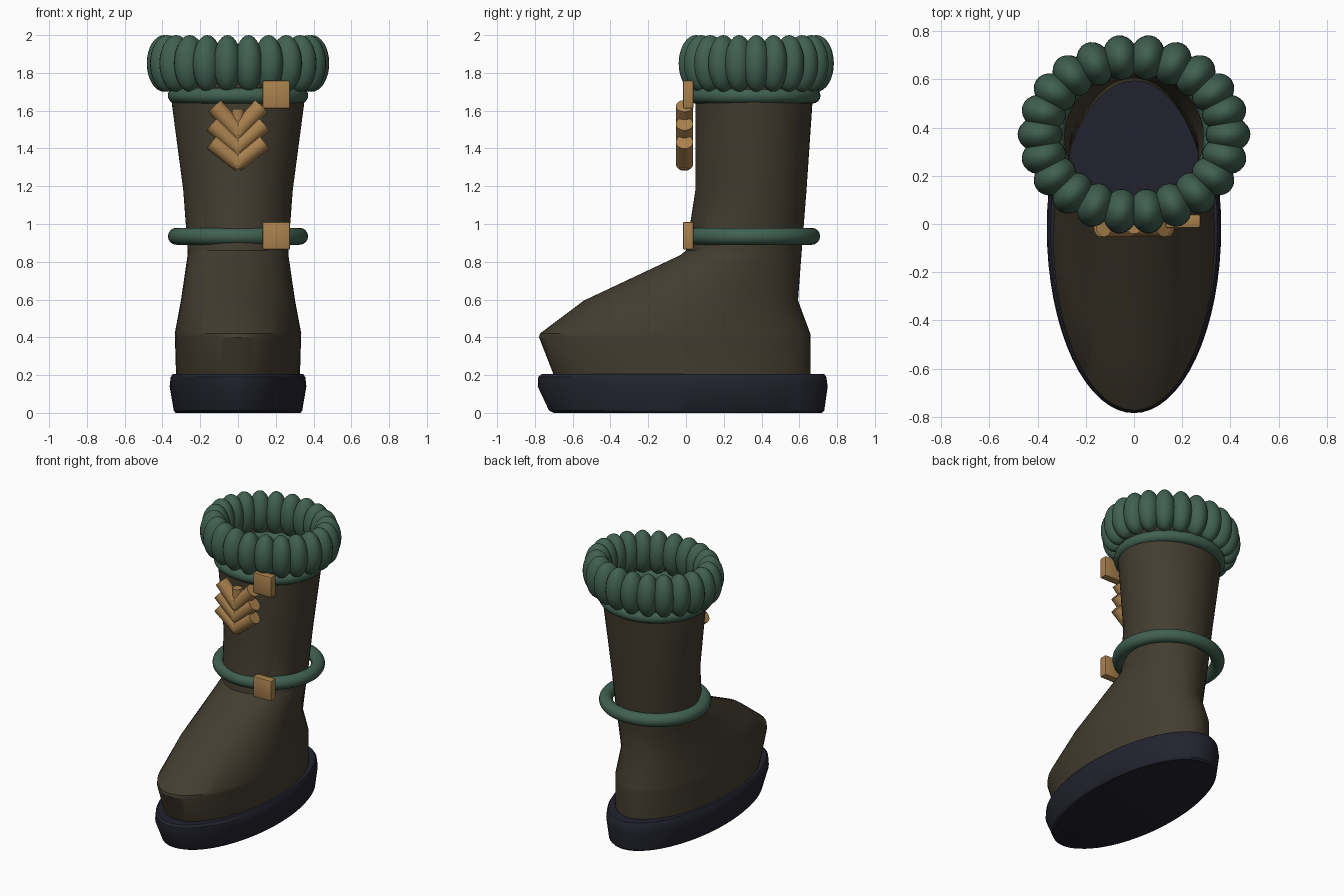
import bpy, bmesh, math
from mathutils import Vector

if "Cube" in bpy.data.objects:
    bpy.data.objects.remove(bpy.data.objects["Cube"])


def material(name, rgb):
    m = bpy.data.materials.new(name)
    m.diffuse_color = (*rgb, 1)
    m.use_nodes = True
    m.node_tree.nodes["Principled BSDF"].inputs["Base Color"].default_value = m.diffuse_color
    return m


BROWN = material("brown_leather", (0.056, 0.046, 0.029))
GREEN = material("green_knit", (0.052, 0.118, 0.083))
NAVY = material("navy_rubber", (0.0165, 0.0165, 0.028))
BRONZE = material("bronze", (0.40, 0.22, 0.075))


def finish(name, bm, mat, angle=30):
    bmesh.ops.recalc_face_normals(bm, faces=bm.faces[:])
    me = bpy.data.meshes.new(name)
    bm.to_mesh(me)
    bm.free()
    me.materials.append(mat)
    ob = bpy.data.objects.new(name, me)
    bpy.context.collection.objects.link(ob)
    bpy.ops.object.select_all(action='DESELECT')
    bpy.context.view_layer.objects.active = ob
    ob.select_set(True)
    bpy.ops.object.shade_smooth_by_angle(angle=math.radians(angle))
    return ob


def loft(name, sections, mat, capped, n=64):
    """Stack of ellipses given as (z, front y, back y, half width)."""
    bm = bmesh.new()
    rings = []
    for z, y0, y1, w in sections:
        rings.append([bm.verts.new((w * math.cos(a), (y0 + y1) / 2 + (y1 - y0) / 2 * math.sin(a), z))
                      for a in (2 * math.pi * i / n for i in range(n))])
    for lo, hi in zip(rings, rings[1:]):
        for i in range(n):
            j = (i + 1) % n
            bm.faces.new((lo[i], lo[j], hi[j], hi[i]))
    if capped:
        bm.faces.new(rings[0])
        bm.faces.new(rings[-1])
    return finish(name, bm, mat)


def band(name, z, yc, rx, ry, r, mat, n=64, m=16):
    """Round band following an ellipse."""
    bm = bmesh.new()
    rings = []
    for i in range(n):
        a = 2 * math.pi * i / n
        rings.append([bm.verts.new(((rx + r * math.cos(b)) * math.cos(a),
                                    yc + (ry + r * math.cos(b)) * math.sin(a),
                                    z + r * math.sin(b)))
                      for b in (2 * math.pi * k / m for k in range(m))])
    for i in range(n):
        p, q = rings[i], rings[(i + 1) % n]
        for k in range(m):
            l = (k + 1) % m
            bm.faces.new((p[k], q[k], q[l], p[l]))
    return finish(name, bm, mat, 60)


def rod(bm, a, b, r, n=16):
    a, b = Vector(a), Vector(b)
    d = b - a
    vs = bmesh.ops.create_cone(bm, cap_ends=True, segments=n, radius1=r, radius2=r, depth=d.length)['verts']
    bmesh.ops.rotate(bm, verts=vs, matrix=Vector((0, 0, 1)).rotation_difference(d).to_matrix())
    bmesh.ops.translate(bm, verts=vs, vec=(a + b) / 2)


# Sole
loft("sole", [(0, -0.70, 0.72, 0.33), (0.012, -0.725, 0.732, 0.34), (0.14, -0.785, 0.75, 0.362),
              (0.19, -0.782, 0.743, 0.356), (0.205, -0.765, 0.732, 0.346)], NAVY, True)

# Boot upper: an open shell from the sole to the cuff
loft("boot_upper", [(0.20, -0.70, 0.66, 0.328), (0.40, -0.778, 0.66, 0.334), (0.42, -0.773, 0.658, 0.335),
                    (0.595, -0.54, 0.593, 0.302), (0.835, -0.03, 0.611, 0.267),
                    (0.86, 0.0, 0.613, 0.266), (1.18, 0.05, 0.638, 0.29),
                    (1.65, 0.05, 0.67, 0.352), (1.78, 0.05, 0.68, 0.36)], BROWN, False)

# Bands below the cuff and round the ankle
band("cuff_band", 1.68, 0.36, 0.33, 0.31, 0.042, GREEN)
band("ankle_band", 0.935, 0.35, 0.326, 0.315, 0.045, GREEN)

# Padded cuff: ring of upright lobes
LOBES = 22
bm = bmesh.new()
for i in range(LOBES):
    a = 2 * math.pi * i / LOBES
    vs = bmesh.ops.create_uvsphere(bm, u_segments=24, v_segments=16, radius=1)['verts']
    for v in vs:
        x, y, z = v.co.x * 0.093, v.co.y * 0.074, v.co.z * 0.15
        v.co = (0.39 * math.cos(a) + x * math.cos(a) - y * math.sin(a),
                0.372 + 0.322 * math.sin(a) + x * math.sin(a) + y * math.cos(a), 1.85 + z)
finish("padded_cuff", bm, GREEN, 60)

# Square buckles on the two bands
for name, z in (("cuff_buckle", 1.685), ("ankle_buckle", 0.938)):
    bm = bmesh.new()
    bmesh.ops.create_cube(bm, size=1)
    for v in bm.verts:
        v.co = (0.203 + v.co.x * 0.145, 0.012 + v.co.y * 0.056, z + v.co.z * 0.147)
    bmesh.ops.bevel(bm, geom=bm.edges[:], offset=0.008, segments=2, profile=0.5, affect='EDGES')
    finish(name, bm, BRONZE)

# Chevron ornament: three pairs of slanted rods on a central post
bm = bmesh.new()
for low, tip_x, tip_z in ((1.49, 0.125, 1.625), (1.41, 0.138, 1.53), (1.33, 0.138, 1.435)):
    for s in (-1, 1):
        rod(bm, (-s * 0.012, -0.008, low - 0.012), (s * tip_x, -0.008, tip_z), 0.046)
rod(bm, (0, -0.008, 1.29), (0, -0.008, 1.61), 0.033)
finish("chevron_ornament", bm, BRONZE)
